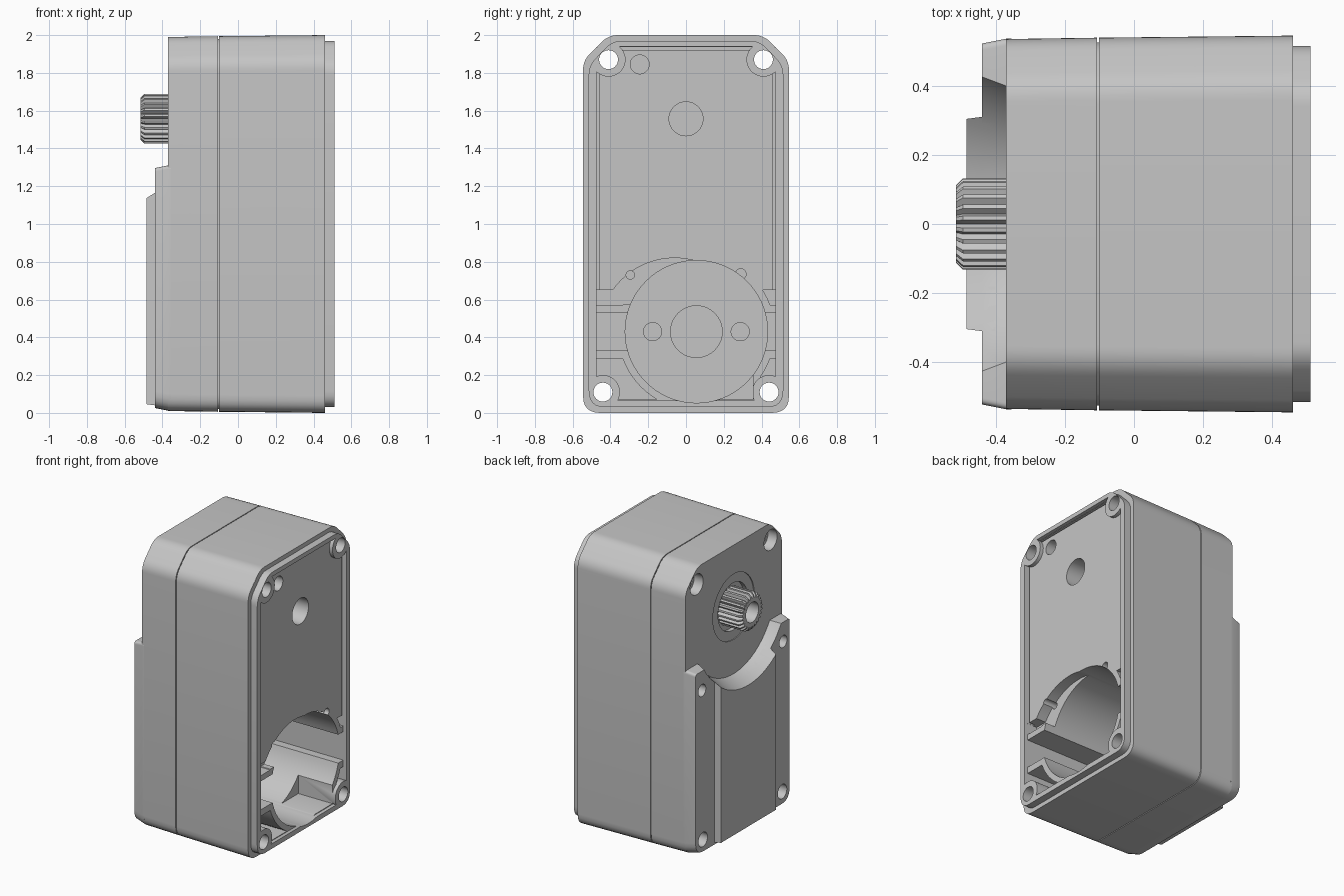
import bpy, bmesh, math
from mathutils import Vector

cube = bpy.data.objects.get("Cube")
if cube:
    bpy.data.objects.remove(cube)

GREY = (0.56, 0.56, 0.56, 1)
grey = bpy.data.materials.new("plain grey")
grey.use_nodes = True
grey.diffuse_color = GREY
grey.node_tree.nodes["Principled BSDF"].inputs["Base Color"].default_value = GREY


def loft(name, outline, sections):
    """Skin a closed (y, z) outline along x; sections are (x, inset)."""
    ys, zs = [p[0] for p in outline], [p[1] for p in outline]
    cy, cz = (min(ys) + max(ys)) / 2, (min(zs) + max(zs)) / 2
    hy, hz = max(ys) - cy, max(zs) - cz
    bm = bmesh.new()
    rings = [[bm.verts.new((x, cy + (y - cy) * (1 - i / hy), cz + (z - cz) * (1 - i / hz)))
              for y, z in outline] for x, i in sections]
    n = len(outline)
    for a, b in zip(rings, rings[1:]):
        for k in range(n):
            bm.faces.new((a[k], a[(k + 1) % n], b[(k + 1) % n], b[k]))
    bm.faces.new(rings[0])
    bm.faces.new(rings[-1])
    bmesh.ops.recalc_face_normals(bm, faces=bm.faces)
    mesh = bpy.data.meshes.new(name)
    bm.to_mesh(mesh)
    bm.free()
    mesh.materials.append(grey)
    obj = bpy.data.objects.new(name, mesh)
    bpy.context.collection.objects.link(obj)
    return obj


def rounded(corners, steps=6):
    """Outline from (y, z, trim) corners, each softened over its trim length."""
    pts = []
    for k, (y, z, t) in enumerate(corners):
        p = Vector((y, z))
        a = (Vector(corners[k - 1][:2]) - p).normalized() * t
        b = (Vector(corners[(k + 1) % len(corners)][:2]) - p).normalized() * t
        for s in range(steps + 1):
            u = s / steps
            q = p + a * (1 - u) ** 2 + b * u ** 2
            pts.append((q.x, q.y))
    return pts


def circle(y, z, r, n=40):
    return [(y + r * math.cos(2 * math.pi * k / n), z + r * math.sin(2 * math.pi * k / n))
            for k in range(n)]


def rod(y, z, r, x0, x1, n=40):
    return loft("cutter", circle(y, z, r, n), [(x0, 0), (x1, 0)])


def block(y0, y1, z0, z1, x0, x1):
    return loft("cutter", [(y0, z0), (y1, z0), (y1, z1), (y0, z1)], [(x0, 0), (x1, 0)])


def cut(target, *cutters):
    for c in cutters:
        c.hide_render = True
        mod = target.modifiers.new("cut", 'BOOLEAN')
        mod.operation, mod.solver, mod.object = 'DIFFERENCE', 'EXACT', c
        bpy.context.view_layer.objects.active = target
        bpy.ops.object.modifier_apply(modifier=mod.name)
        bpy.data.objects.remove(c)


SHAFT_Z = 1.557
PANEL_X = 0.485
MOTOR = (0.055, 0.43)
TOP_HOLE, LOW_HOLE = (0.41, 1.87), (0.44, 0.11)
screws = [(s * y, z) for s in (-1, 1) for y, z in (TOP_HOLE, LOW_HOLE)]


def posts():
    return [rod(y, z, 0.09, -0.5, 0.8) for y, z in screws]


# Main housing with seam groove and stepped open rim
body = rounded([(-0.545, 0, 0.09), (0.545, 0, 0.09), (0.545, 1.865, 0.05), (0.41, 2, 0.05),
                (-0.41, 2, 0.05), (-0.545, 1.865, 0.05)])
housing = loft("housing", body, [(-0.37, 0.01), (-0.107, 0.006), (-0.107, 0.02), (-0.101, 0.02),
                                 (-0.101, 0.006), (0.46, 0), (0.46, 0.03), (0.51, 0.03)])

# Shallow recess inside the rim, leaving screw posts standing
recess = block(-0.475, 0.475, 0.065, 1.94, PANEL_X, 0.6)
cut(recess, *posts())
cut(housing, recess)

# Narrow groove between the gear plate and the rim
groove = block(-0.474, 0.474, 0.6, 1.938, 0.44, 0.59)
cut(groove, block(-0.459, 0.459, 0.5, 1.922, 0.3, 0.7), *posts())
cut(housing, groove)

# Motor bay, with its side pockets divided by ribs
cut(housing, rod(*MOTOR, 0.377, -0.3, 0.6, 72))
cut(housing, block(-0.475, 0.475, 0.33, 0.53, -0.28, 0.6))
for z0, z1, depth in ((0.07, 0.285, 0.22), (0.57, 0.65, 0.41)):
    pocket = block(-0.475, 0.475, z0, z1, depth, 0.6)
    cut(pocket, rod(*MOTOR, 0.415, -0.5, 0.8, 72), block(0.1, 0.6, 0, 0.19, 0, 0.9), *posts())
    cut(housing, pocket)

# Corner pocket that opens into the motor bay
cut(housing, block(0.15, 0.355, 0.07, 0.2, 0.22, 0.6))

# Crescent ledge above the motor bay
crescent = rod(-0.06, 0.42, 0.4, 0.41, 0.6, 72)
cut(crescent, block(-1, 1, -0.2, 0.575, 0, 1))
cut(housing, crescent)

# Blind holes in the motor bay floor and the gear plate
for y, r in ((0, 0.137), (-0.232, 0.048), (0.232, 0.048)):
    cut(housing, rod(MOTOR[0] + y, MOTOR[1], r, -0.345, -0.2))
for y, z, r in ((0, SHAFT_Z, 0.09), (-0.245, 1.845, 0.05), (-0.295, 0.73, 0.022), (0.29, 0.735, 0.028)):
    cut(housing, rod(y, z, r, 0.36, 0.6))

# Stepped seat around the output shaft, and screw head seats
cut(housing, rod(0, SHAFT_Z, 0.23, -0.5, -0.364, 64), rod(0, SHAFT_Z, 0.165, -0.5, -0.335, 64))
cut(housing, *[rod(s * TOP_HOLE[0], TOP_HOLE[1], 0.072, -0.5, -0.3) for s in (-1, 1)])

# Raised lower cover: wide flanks and a higher centre
flanks = loft("cover_flanks", rounded([(-0.536, 0.012, 0.09), (0.536, 0.012, 0.09),
                                       (0.536, 1.31, 0.02), (-0.536, 1.31, 0.02)]),
              [(-0.355, 0), (-0.37, 0), (-0.44, 0.014)])
centre = loft("cover_centre", [(-0.31, 0.04), (0.31, 0.04), (0.31, 1.3), (-0.31, 1.3)],
              [(-0.4, 0), (-0.44, 0), (-0.485, 0.006)])
for part in (flanks, centre):
    cut(part, loft("cutter", circle(0, SHAFT_Z, 0.47, 96), [(-0.3, 0), (-0.37, 0), (-0.5, -0.055)]))
for part in (flanks, housing):
    cut(part, *[rod(s * 0.45, 1.16, 0.042, -0.6, -0.33) for s in (-1, 1)])

# Screw holes right through
for part in (housing, flanks):
    cut(part, *[rod(y, z, 0.05, -0.7, 0.7) for y, z in screws])

# Splined output shaft with a bore
TEETH = 24
spline = []
for k in range(TEETH * 3):
    a = 2 * math.pi * k / (TEETH * 3)
    r = 0.112 if k % 3 == 0 else 0.132
    spline.append((r * math.cos(a), SHAFT_Z + r * math.sin(a)))
shaft = loft("output_shaft", spline, [(-0.32, 0), (-0.495, 0), (-0.515, 0.02)])
cut(shaft, rod(0, SHAFT_Z, 0.07, -0.6, -0.36))

# Smooth the curved walls, keep edges crisp
bpy.ops.object.select_all(action='DESELECT')
for obj in (housing, flanks, centre, shaft):
    obj.select_set(True)
bpy.context.view_layer.objects.active = housing
bpy.ops.object.shade_smooth_by_angle(angle=math.radians(30))
